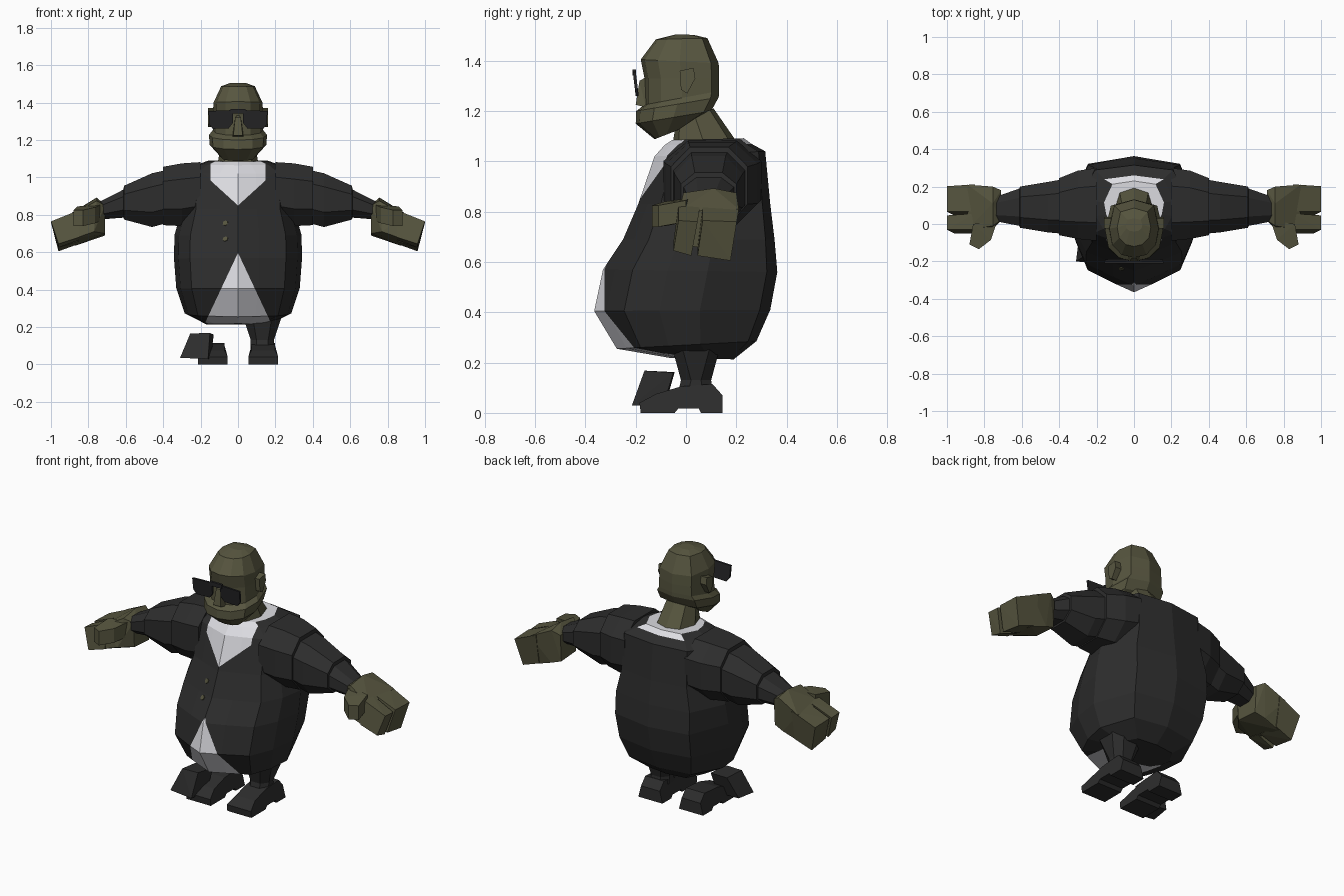
import bpy, bmesh, math
from mathutils import Vector
from mathutils.bvhtree import BVHTree

if "Cube" in bpy.data.objects:
    bpy.data.objects.remove(bpy.data.objects["Cube"])


def material(name, col):
    m = bpy.data.materials.new(name)
    m.diffuse_color = (*col, 1)
    m.use_nodes = True
    m.node_tree.nodes["Principled BSDF"].inputs["Base Color"].default_value = m.diffuse_color
    return m


SUIT = material("suit_black", (0.026, 0.026, 0.026))
SHIRT = material("shirt_white", (0.72, 0.72, 0.76))
SKIN = material("olive_skin", (0.095, 0.092, 0.05))
GLASS = material("dark_glass", (0.018, 0.018, 0.019))


def finish(name, bm, *mats):
    bmesh.ops.recalc_face_normals(bm, faces=bm.faces)
    me = bpy.data.meshes.new(name)
    bm.to_mesh(me)
    for m in mats:
        me.materials.append(m)
    ob = bpy.data.objects.new(name, me)
    bpy.context.collection.objects.link(ob)
    return ob


def loft(rings):
    """Closed skin through rings of equal point count, capped at both ends."""
    bm = bmesh.new()
    vs = [[bm.verts.new(p) for p in r] for r in rings]
    n = len(vs[0])
    for a, b in zip(vs, vs[1:]):
        for i in range(n):
            bm.faces.new((a[i], a[(i + 1) % n], b[(i + 1) % n], b[i]))
    bm.faces.new(vs[0])
    bm.faces.new(vs[-1])
    bmesh.ops.recalc_face_normals(bm, faces=bm.faces)
    return bm


def hull(name, pts, mat):
    bm = bmesh.new()
    for p in pts:
        bm.verts.new(p)
    bmesh.ops.convex_hull(bm, input=bm.verts)
    bmesh.ops.dissolve_limit(bm, angle_limit=0.03, verts=bm.verts, edges=bm.edges)
    return finish(name, bm, mat)


def body_ring(shape, zf, zb, w, yf, yb):
    """Symmetric ring: shape holds (width share, depth share) from front to back."""
    half = [(w * a, yf + (yb - yf) * t, zf + (zb - zf) * t) for a, t in shape]
    return half + [(-x, y, z) for x, y, z in half[-2:0:-1]]


# Torso: round jacket with a pointed belly
TORSO = [(0, 0), (.33, .07), (.75, .17), (.93, .37), (1, .6), (.72, .94), (0, 1)]
bm = loft([body_ring(TORSO, *r) for r in [
    (.218, .213, .17, -.06, .19), (.255, .285, .285, -.275, .28),
    (.405, .41, .33, -.365, .335), (.57, .56, .342, -.33, .363),
    (.69, .69, .34, -.25, .352), (.83, .83, .30, -.19, .335),
    (1.02, 1.04, .29, -.125, .315), (1.065, 1.07, .22, -.085, .26),
    (1.085, 1.092, .16, -.055, .23)]])


def cut(test, co, no):
    """Slice the faces that pass the test along a plane, on both sides of x = 0."""
    for s in (1, -1):
        fs = [f for f in bm.faces if test(f) and f.calc_center_median().x * s > -.001]
        geom = set(fs) | {e for f in fs for e in f.edges} | {v for f in fs for v in f.verts}
        bmesh.ops.bisect_plane(bm, geom=list(geom), dist=1e-5,
                               plane_co=(co[0] * s, 0, co[1]),
                               plane_no=(no[0] * s, 0, no[1]))


def front_top(f):
    c = f.calc_center_median()
    return c.z > .72 and c.y < .05 and f.normal.y < -.2


def front_low(f):
    c = f.calc_center_median()
    return c.z < .66 and c.y < 0 and f.normal.y < -.1


cut(front_top, (0, .85), (1, -1.1))
cut(front_top, (.148, 0), (1, 0))
cut(front_low, (.008, .58), (1, .47))
for f in bm.faces:
    c = f.calc_center_median()
    x = abs(c.x)
    collar = front_top(f) and x < (c.z - .85) * 1.1 and x < .148
    belly = front_low(f) and x < .008 + (.58 - c.z) * .47
    f.material_index = int(collar or belly or c.z > 1.08)
tree = BVHTree.FromBMesh(bm)
finish("jacket", bm, SUIT, SHIRT)

# Buttons laid flat on the jacket front
for z in (.755, .67):
    hit, nor, _, _ = tree.ray_cast(Vector((-.067, -2, z)), Vector((0, 1, 0)))
    b = bmesh.new()
    bmesh.ops.create_cone(b, cap_ends=True, segments=6, radius1=.015, radius2=.015, depth=.009)
    b.transform(nor.to_track_quat('Z', 'Y').to_matrix().to_4x4())
    bmesh.ops.translate(b, verts=b.verts, vec=hit)
    finish("button", b, SKIN)


def octagon(x, y0, y1, z0, z1):
    cy, cz, hy, hz = (y0 + y1) / 2, (z0 + z1) / 2, (y1 - y0) / 2, (z1 - z0) / 2
    return [(x, cy + hy * a, cz + hz * b) for a, b in
            [(-1, -.45), (-.5, -1), (.5, -1), (1, -.45), (1, .5), (.5, 1), (-.5, 1), (-1, .5)]]


SLEEVE = [(.20, -.09, .30, .76, 1.082), (.30, -.08, .285, .74, 1.075), (.40, -.06, .245, .745, 1.057),
          (.402, -.05, .235, .75, 1.035), (.46, -.045, .225, .735, 1.022), (.61, -.02, .20, .775, .955),
          (.612, -.01, .19, .785, .935), (.74, .015, .145, .775, .87)]
# Side outline of a shoe (y, z) with an arch under the sole
SHOE = [(-.18, 0), (-.185, .04), (-.12, .075), (-.02, .105), (.105, .115), (.145, .07),
        (.145, 0), (.06, 0), (.05, .018), (-.03, .018), (-.045, 0)]

for s, side in ((1, "left"), (-1, "right")):
    # Sleeve with two stepped folds
    finish(side + "_sleeve", loft([[(s * x, y, z) for x, y, z in octagon(*r)] for r in SLEEVE]), SUIT)
    # Hand: palm, index finger, remaining fingers, thumb
    hull(side + "_palm", [(s * x, y, z) for x, y, z in [
        (.71, .02, .85), (.71, .18, .85), (.71, .03, .70), (.71, .17, .69), (.755, -.01, .875),
        (.755, .11, .893), (.755, .20, .875), (.77, -.045, .71), (.77, .18, .67),
        (.89, -.03, .80), (.89, .21, .81), (.87, -.045, .675), (.87, .175, .635)]], SKIN)
    for part, y0, y1, dz in (("index_finger", -.03, .056, .02), ("fingers", .066, .212, 0)):
        hull(f"{side}_{part}", [(s * x, y, z) for x, y, z in [
            (.85, y0, .825), (.85, y1, .825), (.85, y0 - .02, .66 + dz), (.85, y1 - .03, .645 + dz),
            (1, y0, .765), (1, y1 - .01, .76), (.96, y0 - .02, .625 + dz),
            (.96, y1 - .035, .605 + dz)]], SKIN)
    hull(side + "_thumb", [(s * x, y, z + d) for x, y, z in [
        (.73, .02, .77), (.765, -.085, .755), (.83, -.135, .74), (.88, -.11, .74),
        (.85, -.07, .745), (.86, 0, .76)] for d in (0, .085)], SKIN)
    # Ear
    hull(side + "_ear", [(s * x, y, z) for y, z in [
        (-.025, 1.36), (.03, 1.372), (.037, 1.33), (.005, 1.27), (-.02, 1.285)]
        for x in (.11, .16)], SKIN)
    # Lens with clipped lower corners, leaning forward at the top
    hull(side + "_lens", [(s * x, -.2 - (z - 1.26) * .12 + d, z) for x, z in [
        (.025, 1.36), (.157, 1.355), (.155, 1.285), (.135, 1.26), (.05, 1.262), (.028, 1.29)]
        for d in (0, .012)], GLASS)
    # Shoe
    rows = [[(s * (.135 + k * (.08 if z < .06 else .062)), y, z) for y, z in SHOE] for k in (-1, 1)]
    finish(side + "_shoe", loft(rows), SUIT)

hull("glasses_bridge", [(x, y, z) for x in (-.04, .04) for y in (-.212, -.198)
                        for z in (1.342, 1.366)], GLASS)

# Standing leg
finish("left_leg", loft([[(x, y, z) for x, y in [
    (.13 - w, y0 + .04), (.13 - w * .5, y0), (.13 + w * .5, y0), (.13 + w, y0 + .04),
    (.13 + w, y1 - .04), (.13 + w * .5, y1), (.13 - w * .5, y1), (.13 - w, y1 - .04)]]
    for z, w, y0, y1 in [(.085, .062, -.03, .105), (.13, .062, -.02, .10), (.26, .105, -.055, .135)]]), SUIT)

# Loose trouser end beside the other shoe
hull("loose_trouser_end", [(-.31, -.20, .035), (-.16, -.215, .03), (-.145, -.09, .03), (-.295, -.08, .04),
                           (-.255, -.165, .166), (-.15, -.165, .168), (-.13, -.05, .16), (-.24, -.045, .162)], SUIT)

# Neck
finish("neck", loft([body_ring([(0, 0), (.7, .1), (1, .5), (.7, .9), (0, 1)], *r) for r in [
    (1.06, 1.08, .11, -.055, .20), (1.15, 1.21, .09, -.04, .11)]]), SKIN)

# Head: jaw, muzzle, cheeks, brow and crown
HEAD = [(0, 0), (.5, .05), (.88, .22), (1, .5), (.8, .9), (0, 1)]
finish("head", loft([body_ring(HEAD, *r) for r in [
    (1.088, 1.125, .09, -.125, -.03), (1.15, 1.20, .152, -.20, .10),
    (1.20, 1.255, .155, -.198, .13), (1.225, 1.28, .135, -.165, .132),
    (1.33, 1.33, .133, -.165, .132), (1.405, 1.39, .132, -.18, .13),
    (1.485, 1.49, .09, -.12, .085), (1.505, 1.503, .045, -.04, .03)]]), SKIN)

# Nose
hull("nose", [(-.03, -.16, 1.215), (.03, -.16, 1.215), (-.025, -.20, 1.225), (.025, -.20, 1.225),
              (-.015, -.185, 1.32), (.015, -.185, 1.32), (0, -.15, 1.34)], SKIN)
